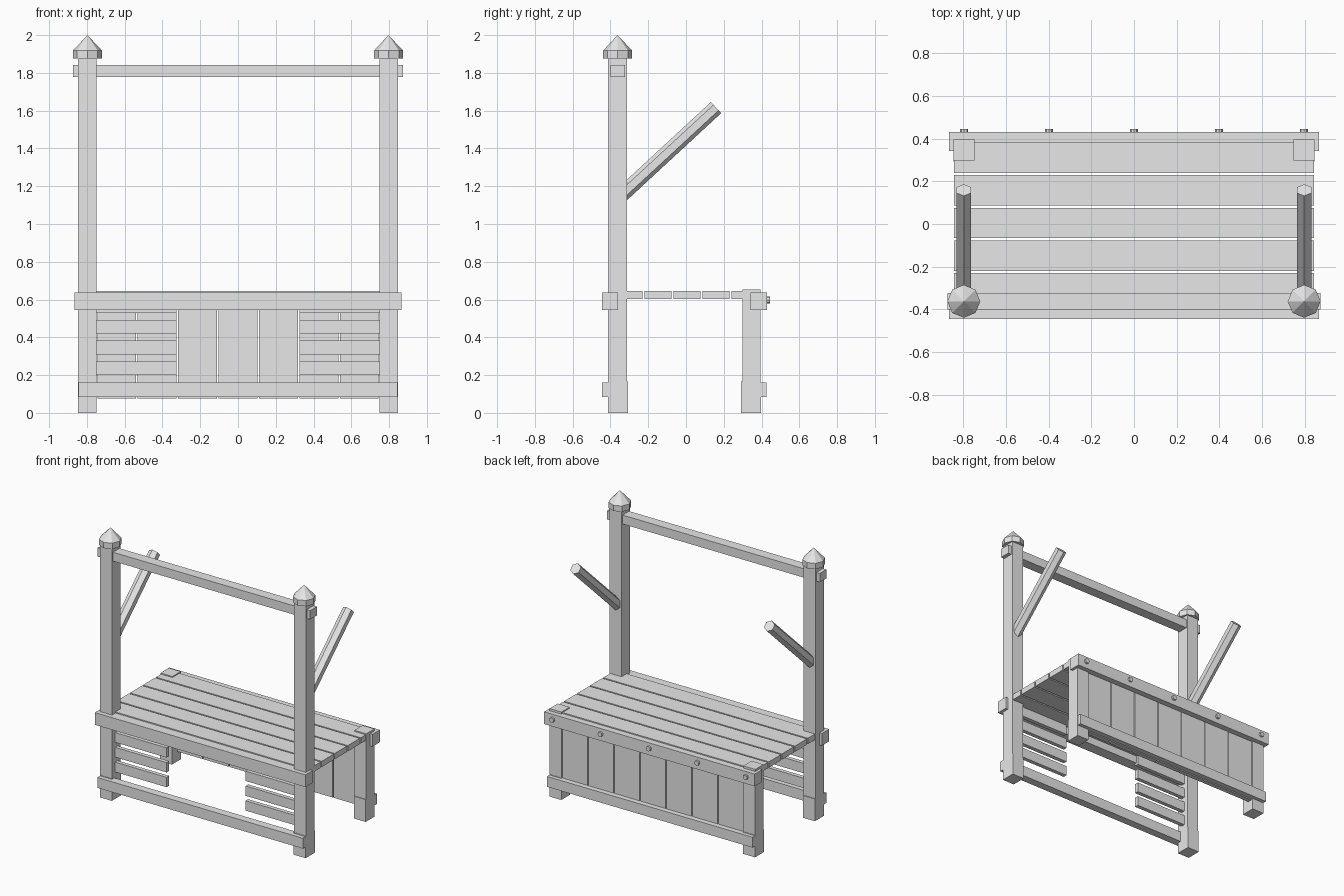
import bpy, bmesh, math
from mathutils import Matrix, Vector

cube = bpy.data.objects.get("Cube")
if cube:
    bpy.data.objects.remove(cube, do_unlink=True)

wood = bpy.data.materials.new("plain_grey")
wood.use_nodes = True
GREY = (0.8, 0.8, 0.8, 1)
wood.diffuse_color = GREY
wood.node_tree.nodes["Principled BSDF"].inputs["Base Color"].default_value = GREY


def finish(name, bm):
    mesh = bpy.data.meshes.new(name)
    bm.to_mesh(mesh)
    bm.free()
    mesh.materials.append(wood)
    obj = bpy.data.objects.new(name, mesh)
    bpy.context.collection.objects.link(obj)
    return obj


def box(name, x, y, z):
    """Box from (min, max) ranges on each axis."""
    bm = bmesh.new()
    size = [r[1] - r[0] for r in (x, y, z)]
    mid = [(r[0] + r[1]) / 2 for r in (x, y, z)]
    bmesh.ops.create_cube(bm, size=1, matrix=Matrix.Translation(mid) @ Matrix.Diagonal((*size, 1)))
    return finish(name, bm)


def rod(name, start, end, sides, r1, r2):
    """Prism or cone running from start to end."""
    a, b = Vector(start), Vector(end)
    d = b - a
    tilt = Matrix.Rotation(-math.atan2(d.y, d.z), 4, 'X')
    bm = bmesh.new()
    bmesh.ops.create_cone(bm, cap_ends=True, segments=sides, radius1=r1, radius2=r2,
                          depth=d.length, matrix=Matrix.Translation((a + b) / 2) @ tilt)
    bmesh.ops.remove_doubles(bm, verts=bm.verts, dist=0.0001)
    return finish(name, bm)


def span(half):
    return (-half, half)


# Parts repeated on both sides
for side, s in (("left", 1), ("right", -1)):
    cx = 0.797 * s
    post_x = (cx - 0.049, cx + 0.049)
    box(f"{side}_front_post", post_x, (-0.412, -0.312), (0, 1.88))
    box(f"{side}_back_leg", post_x, (0.298, 0.395), (0, 0.653))
    # Slightly thicker feet
    box(f"{side}_front_foot", post_x, (-0.414, -0.306), (0, 0.165))
    box(f"{side}_back_foot", post_x, (0.292, 0.397), (0, 0.165))

    # Pointed post cap
    rod(f"{side}_cap_base", (cx, -0.362, 1.875), (cx, -0.362, 1.918), 8, 0.077, 0.077)
    rod(f"{side}_cap_point", (cx, -0.362, 1.918), (cx, -0.362, 2.0), 8, 0.077, 0)

    # Slanted pole
    rod(f"{side}_pole", (cx, -0.34, 1.155), (cx, 0.159, 1.616), 6, 0.04, 0.04)

    # Short front slats
    for i in range(4):
        z = 0.2 + 0.11 * i
        box(f"{side}_front_slat_{i + 1}", sorted((0.325 * s, 0.76 * s)),
            (-0.375, -0.345), (z, z + 0.073))

# Long beams and rails
box("top_beam", span(0.874), (-0.4, -0.323), (1.777, 1.843))
box("front_upper_rail", span(0.866), (-0.445, -0.36), (0.546, 0.637))
box("back_upper_rail", span(0.866), (0.342, 0.43), (0.546, 0.637))
box("front_lower_rail", span(0.845), (-0.445, -0.385), (0.083, 0.16))
box("back_lower_rail", span(0.845), (0.365, 0.425), (0.083, 0.16))

# Counter planks
for i in range(5):
    y = -0.301 + 0.153 * i
    box(f"counter_plank_{i + 1}", span(0.842), (y - 0.071, y + 0.071), (0.602, 0.645))

# Upright back planks
for i in range(7):
    x = 0.214 * (i - 3)
    box(f"back_plank_{i + 1}", (x - 0.103, x + 0.103), (0.352, 0.386), (0.075, 0.6))

# Bolts along the back rail
for i in range(5):
    x = 0.398 * (i - 2)
    rod(f"back_bolt_{i + 1}", (x, 0.425, 0.598), (x, 0.445, 0.598), 8, 0.018, 0.018)
